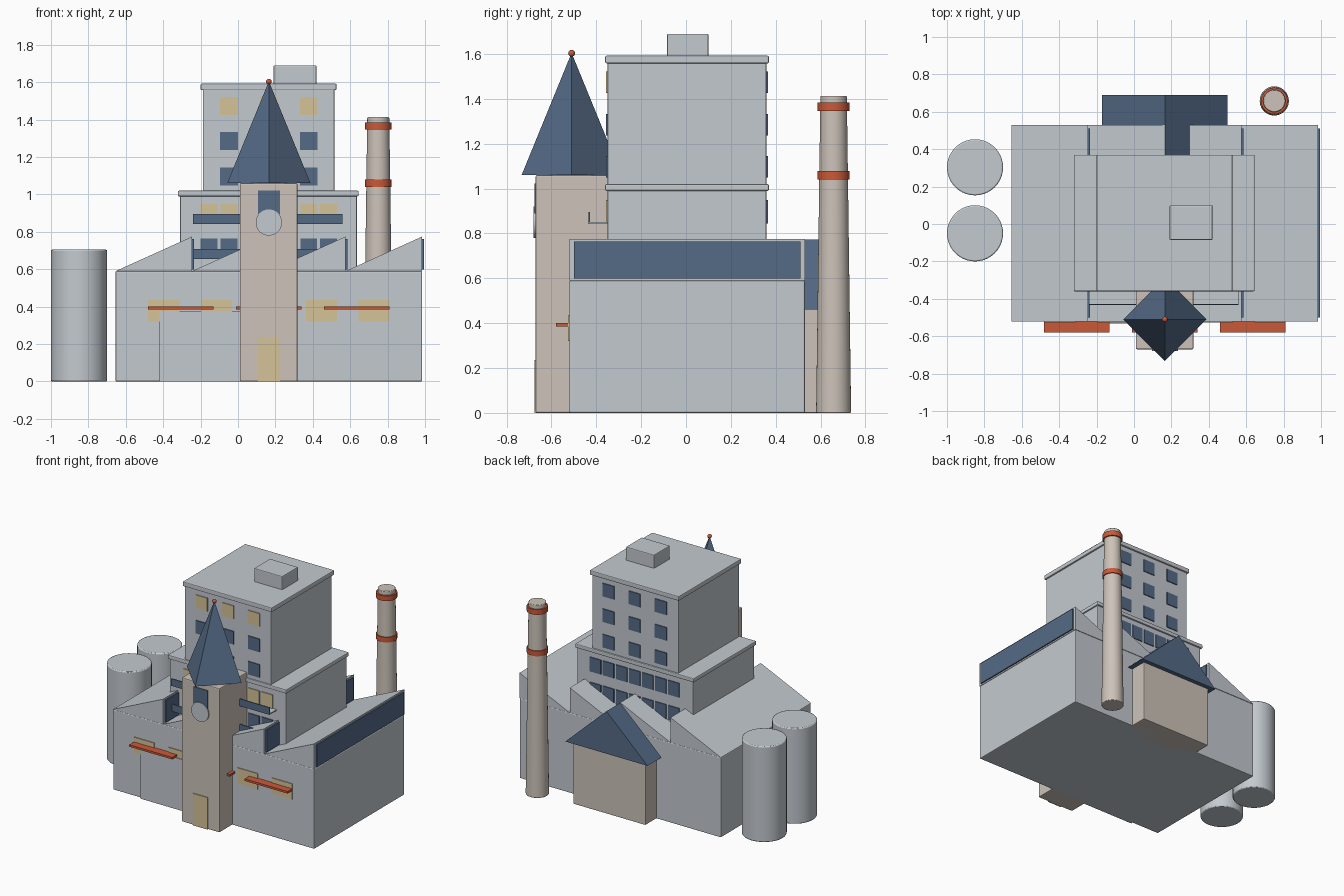
import bpy, bmesh, math
from mathutils import Vector

if "Cube" in bpy.data.objects:
    bpy.data.objects.remove(bpy.data.objects["Cube"], do_unlink=True)


def material(name, r, g, b):
    m = bpy.data.materials.new(name)
    m.use_nodes = True
    m.diffuse_color = (r, g, b, 1)
    m.node_tree.nodes["Principled BSDF"].inputs["Base Color"].default_value = (r, g, b, 1)
    return m


GREY = material("pale_grey", 0.55, 0.59, 0.63)
STONE = material("warm_stone", 0.61, 0.55, 0.49)
BLUE = material("slate_blue", 0.09, 0.145, 0.24)
ORANGE = material("orange_red", 0.60, 0.10, 0.04)
CREAM = material("lit_cream", 0.66, 0.55, 0.31)


def finish(bm, name, mat, bevel=0):
    bmesh.ops.recalc_face_normals(bm, faces=bm.faces)
    mesh = bpy.data.meshes.new(name)
    bm.to_mesh(mesh)
    bm.free()
    mesh.materials.append(mat)
    ob = bpy.data.objects.new(name, mesh)
    bpy.context.collection.objects.link(ob)
    if bevel:
        mod = ob.modifiers.new("soft_edges", "BEVEL")
        mod.width = bevel
        mod.segments = 2
        mod.limit_method = "ANGLE"
        mod.angle_limit = math.radians(40)
    return ob


def smooth(ob):
    bpy.ops.object.select_all(action="DESELECT")
    ob.select_set(True)
    bpy.context.view_layer.objects.active = ob
    bpy.ops.object.shade_smooth_by_angle(angle=math.radians(35))


def box(name, mat, x, y, z, bevel=0):
    """Box from (min, max) pairs on each axis."""
    bm = bmesh.new()
    bmesh.ops.create_cube(bm, size=1)
    for v in bm.verts:
        v.co = Vector([(a + b) / 2 + c * (b - a) for c, (a, b) in zip(v.co, (x, y, z))])
    return finish(bm, name, mat, bevel)


def cone(name, mat, centre, z, r1, r2, sides=40, bevel=0):
    bm = bmesh.new()
    bmesh.ops.create_cone(bm, cap_ends=True, segments=sides, radius1=r1, radius2=r2, depth=z[1] - z[0])
    bmesh.ops.translate(bm, verts=bm.verts, vec=(*centre, sum(z) / 2))
    ob = finish(bm, name, mat, bevel)
    if sides > 8:
        smooth(ob)
    return ob


def prism(name, mat, profile, y):
    """Extrude an x-z profile along y."""
    bm = bmesh.new()
    face = bm.faces.new([bm.verts.new((px, y[0], pz)) for px, pz in profile])
    ext = bmesh.ops.extrude_face_region(bm, geom=[face])["geom"]
    bmesh.ops.translate(bm, verts=[g for g in ext if isinstance(g, bmesh.types.BMVert)],
                        vec=(0, y[1] - y[0], 0))
    return finish(bm, name, mat)


def around(c, half):
    return (c - half, c + half)


MID = 0.165      # shared centre line of the tower, office block and annex

# Factory hall with sawtooth roof
HALL_X, HALL_Y, EAVE, PEAK = (-0.655, 0.985), (-0.52, 0.53), 0.59, 0.775
box("hall", GREY, HALL_X, HALL_Y, (0, EAVE), 0.006)
box("hall_front_wing", GREY, (-0.42, 0.2), (-0.532, -0.4), (0, 0.378))
step = (HALL_X[1] - HALL_X[0]) / 4
for i in range(4):
    x0 = HALL_X[0] + i * step
    x1 = x0 + step
    prism(f"roof_tooth_{i}", GREY, [(x0, EAVE), (x1, EAVE), (x1, PEAK)], HALL_Y)
    box(f"roof_glazing_{i}", BLUE, (x1 - 0.004, x1 + 0.01), (-0.5, 0.51), (0.6, 0.763))

# Hall windows and awnings
for i in range(5):
    box(f"hall_window_{i}", CREAM, around(MID + (i - 2) * 0.281, 0.083), (-0.526, -0.518), (0.32, 0.435))
for i in range(3):
    box(f"awning_{i}", ORANGE, around(MID + (i - 1) * 0.47, 0.175), (-0.58, -0.51), (0.385, 0.4))

# Office block in two stages with cornices
DEPTH = (-0.35, 0.358)
CORNICE_Y = (-0.36, 0.37)
box("lower_office", GREY, (-0.31, 0.635), DEPTH, (0.5, 1.0), 0.005)
box("lower_cornice", GREY, (-0.322, 0.645), CORNICE_Y, (0.99, 1.02), 0.006)
box("upper_office", GREY, (-0.188, 0.515), DEPTH, (1.0, 1.57), 0.005)
box("upper_cornice", GREY, (-0.2, 0.527), CORNICE_Y, (1.558, 1.592), 0.006)
box("rooftop_plant", GREY, (0.19, 0.42), (-0.085, 0.1), (1.58, 1.69), 0.006)

# Office windows, lit on the top rows of the front
for side, y in (("front", DEPTH[0]), ("back", DEPTH[1])):
    wall = around(y, 0.007)
    for row in range(3):
        mat = CREAM if side == "front" and row == 2 else BLUE
        for col in (-1, 0, 1):
            box(f"upper_window_{side}", mat, around(MID + col * 0.213, 0.047), wall,
                around(1.097 + row * 0.188, 0.048))
    for row, z in enumerate(((0.66, 0.765), (0.845, 0.95))):
        mat = CREAM if side == "front" and row else BLUE
        for col in range(7):
            box(f"lower_window_{side}", mat, around(MID + (col - 3) * 0.1065, 0.045), wall, z)

# Balconies with solid railings
for z in (0.655, 0.842):
    box("balcony_floor", GREY, (-0.24, 0.56), (-0.43, -0.34), (z, z + 0.008))
    box("balcony_railing", BLUE, (-0.24, 0.56), (-0.434, -0.427), (z, z + 0.053))

# Entrance tower with spire
box("tower", STONE, (0.01, 0.318), (-0.67, -0.345), (0, 1.06), 0.006)
box("tower_door", CREAM, around(MID, 0.059), (-0.676, -0.665), (0, 0.235))
box("tower_window", BLUE, around(MID, 0.059), (-0.675, -0.665), (0.86, 1.022))
clock = cone("clock_face", GREY, (0, 0), (-0.006, 0.006), 0.07, 0.07)
clock.rotation_euler.x = math.radians(90)
clock.location = (MID, -0.673, 0.85)
cone("spire", BLUE, (MID, -0.51), (1.06, 1.605), 0.223, 0, sides=4)
bm = bmesh.new()
bmesh.ops.create_uvsphere(bm, u_segments=16, v_segments=10, radius=0.015)
bmesh.ops.translate(bm, verts=bm.verts, vec=(MID, -0.51, 1.603))
smooth(finish(bm, "spire_ball", ORANGE))

# Rear annex with gable roof
box("annex", STONE, around(MID, 0.295), (0.3, 0.658), (0, 0.465), 0.005)
prism("annex_roof", BLUE, [(MID - 0.335, 0.46), (MID + 0.335, 0.46), (MID, 0.773)], (0.3, 0.69))

# Chimney with bands
STACK = (0.75, 0.658)
cone("chimney", STONE, STACK, (0, 1.413), 0.078, 0.059, bevel=0.004)
for z in (1.06, 1.365):
    cone("chimney_band", ORANGE, STACK, around(z, 0.019), 0.071, 0.071)

# Storage tanks
for y in (-0.05, 0.303):
    cone("storage_tank", GREY, (-0.85, y), (0, 0.705), 0.15, 0.15, bevel=0.007)
